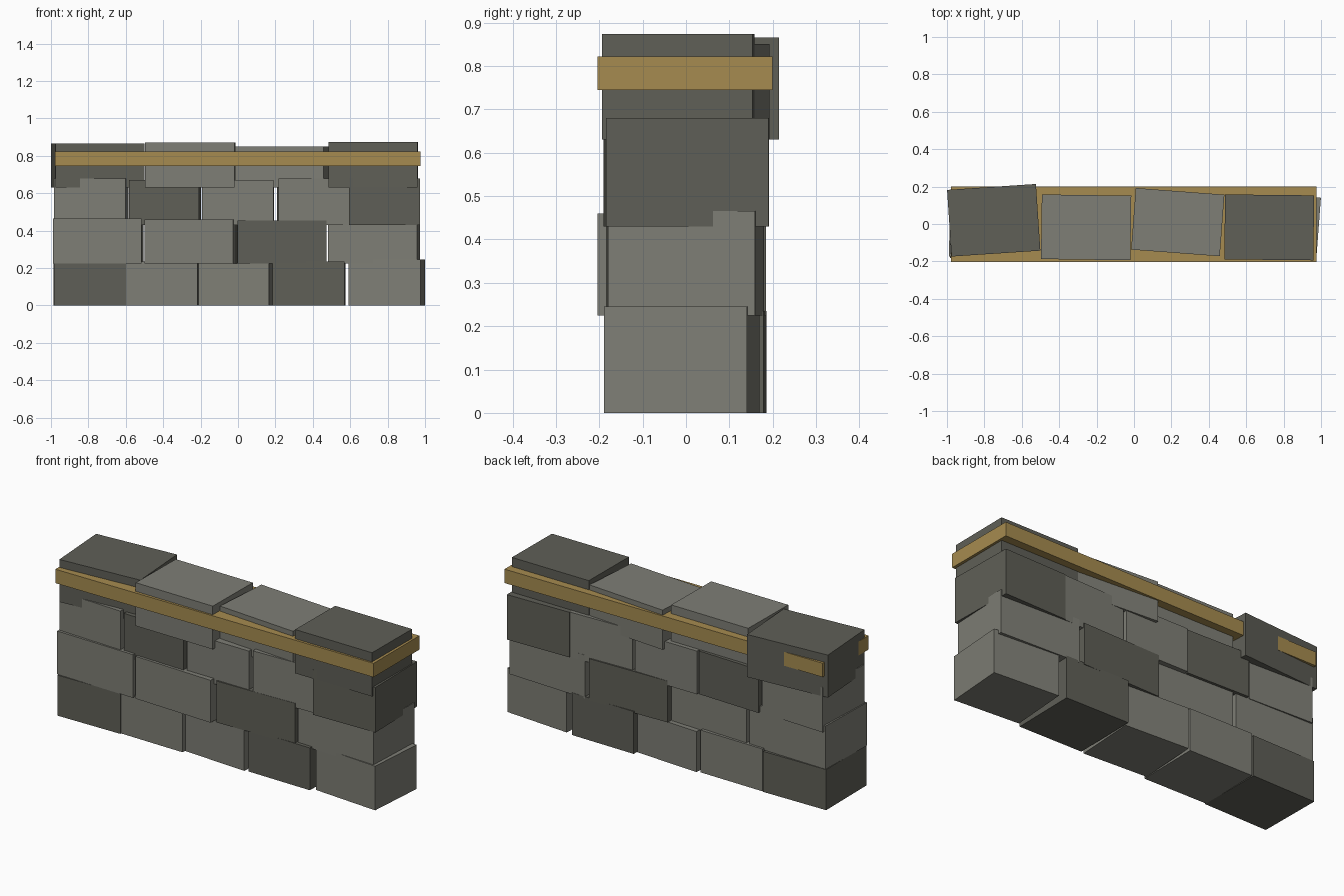
import bpy
from math import radians


def material(name, rgb):
    m = bpy.data.materials.new(name)
    m.diffuse_color = (*rgb, 1)
    return m


DARK = material("dark_stone", (0.115, 0.115, 0.095))
LIGHT = material("light_stone", (0.21, 0.21, 0.18))
WOOD = material("tan_band", (0.38, 0.26, 0.08))


def block(name, x, y, z0, z1, width, depth, turn, mat):
    bpy.ops.mesh.primitive_cube_add(size=1, location=(x, y, (z0 + z1) / 2),
                                    rotation=(0, 0, radians(turn)))
    ob = bpy.context.object
    ob.name = name
    ob.scale = (width, depth, z1 - z0)
    ob.data.materials.append(mat)
    return ob


# Courses of stones: x, y, bottom, top, width, depth, turn in degrees, material
courses = {
    "bottom_stone": [
        (-0.792, 0.000, 0, 0.225, 0.385, 0.36, 0.5, DARK),
        (-0.405, 0.000, 0, 0.235, 0.385, 0.35, -1.0, LIGHT),
        (-0.013, 0.000, 0, 0.225, 0.378, 0.34, -3.5, LIGHT),
        (0.380, 0.002, 0, 0.235, 0.383, 0.36, -1.0, DARK),
        (0.795, -0.010, 0, 0.245, 0.385, 0.33, -4.3, LIGHT),
    ],
    "second_stone": [
        (-0.748, -0.005, 0.225, 0.465, 0.475, 0.35, -1.5, LIGHT),
        (-0.256, -0.020, 0.225, 0.46, 0.475, 0.35, -2.3, LIGHT),
        (0.232, 0.000, 0.225, 0.455, 0.478, 0.36, 1.0, DARK),
        (0.727, 0.000, 0.225, 0.465, 0.478, 0.34, -2.5, LIGHT),
    ],
    "third_stone": [
        (-0.785, 0.005, 0.43, 0.68, 0.385, 0.345, -2.5, LIGHT),
        (-0.390, 0.000, 0.43, 0.67, 0.375, 0.35, -2.0, DARK),
        (0.000, 0.000, 0.43, 0.67, 0.383, 0.35, -0.5, LIGHT),
        (0.404, 0.000, 0.43, 0.68, 0.382, 0.35, 1.5, LIGHT),
        (0.780, 0.000, 0.43, 0.68, 0.380, 0.375, 1.0, DARK),
    ],
    "top_stone": [
        (-0.750, 0.020, 0.63, 0.866, 0.476, 0.357, 3.8, DARK),
        (-0.256, -0.018, 0.63, 0.87, 0.478, 0.345, -0.8, LIGHT),
        (0.234, 0.010, 0.63, 0.85, 0.475, 0.33, -4.3, LIGHT),
        (0.723, -0.018, 0.63, 0.873, 0.476, 0.347, -0.6, DARK),
    ],
}
for course, stones in courses.items():
    for i, stone in enumerate(stones, 1):
        block(f"{course}_{i}", *stone)

# Band running round the top course
block("band", -0.002, -0.002, 0.745, 0.822, 1.955, 0.403, 0, WOOD)
